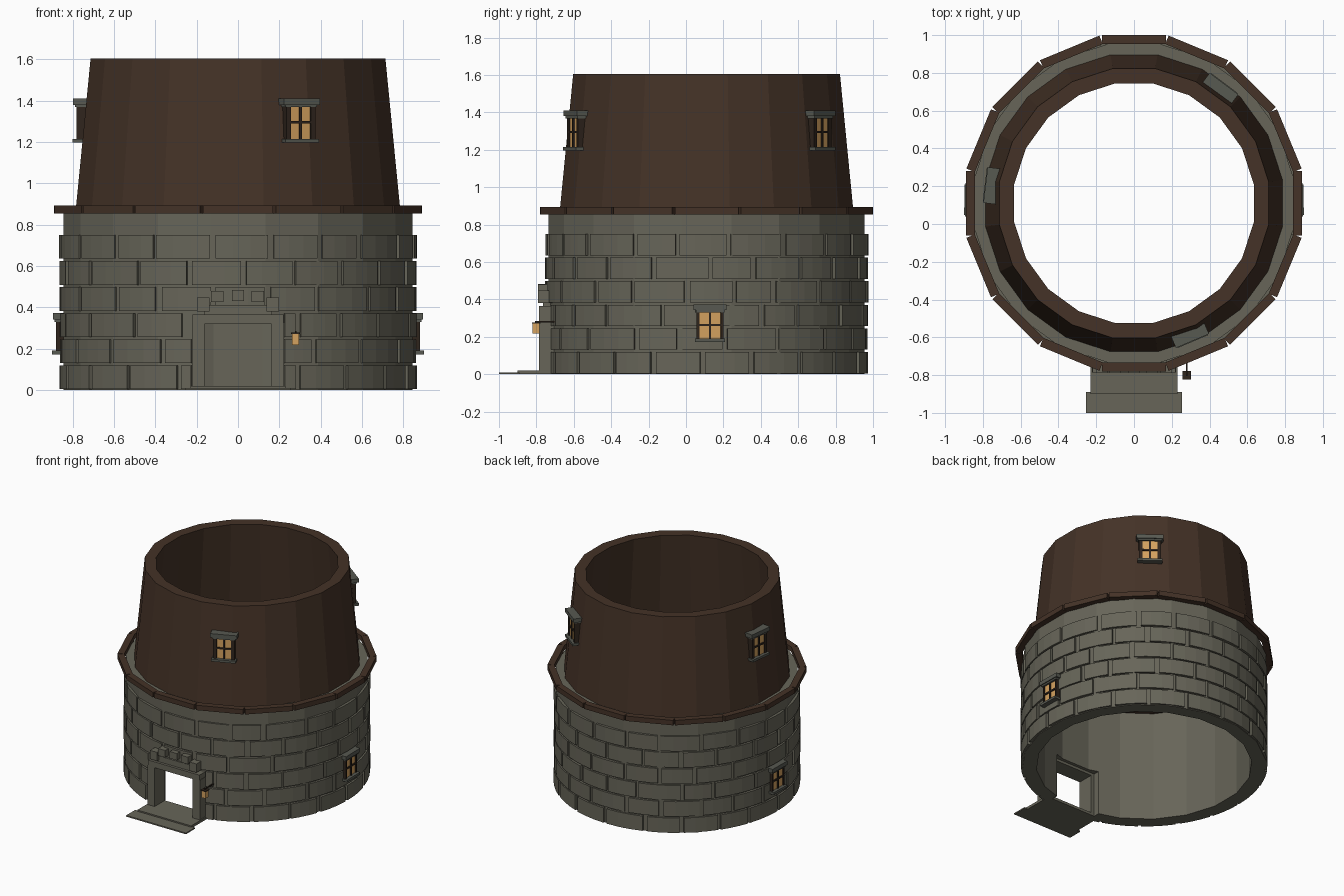
import bpy, bmesh, math, random
from mathutils import Matrix, Vector

if "Cube" in bpy.data.objects:
    bpy.data.objects.remove(bpy.data.objects["Cube"])

random.seed(4)
CY = 0.11                      # tower axis in y
AXIS = Matrix.Translation((0, CY, 0))


def mat(name, c):
    m = bpy.data.materials.new(name)
    m.diffuse_color = (*c, 1)
    m.use_nodes = True
    m.node_tree.nodes["Principled BSDF"].inputs["Base Color"].default_value = m.diffuse_color
    return m


STONE = mat("stone", (0.135, 0.13, 0.099))
WOOD = mat("brown_wood", (0.058, 0.032, 0.02))
TRIM = mat("grey_trim", (0.095, 0.1, 0.083))
DARK = mat("dark_frame", (0.028, 0.018, 0.012))
GLOW = mat("warm_glass", (0.66, 0.36, 0.115))


def finish(name, bm, m):
    bmesh.ops.recalc_face_normals(bm, faces=bm.faces)
    me = bpy.data.meshes.new(name)
    bm.to_mesh(me)
    bm.free()
    me.materials.append(m)
    ob = bpy.data.objects.new(name, me)
    bpy.context.collection.objects.link(ob)
    return ob


def add_box(bm, x0, x1, y0, y1, z0, z1, M=Matrix()):
    size = Matrix.Diagonal((x1 - x0, y1 - y0, z1 - z0, 1))
    mid = Matrix.Translation(((x0 + x1) / 2, (y0 + y1) / 2, (z0 + z1) / 2))
    bmesh.ops.create_cube(bm, size=1, matrix=M @ mid @ size)


def boxes(name, m, items, M=Matrix()):
    bm = bmesh.new()
    for it in items:
        add_box(bm, *it, M)
    return finish(name, bm, m)


def tube(name, m, profile, n):
    """Closed (radius, z) profile revolved in n flat sides, flats on the axes."""
    bm = bmesh.new()
    rings = []
    for i in range(n):
        a = 2 * math.pi * (i + 0.5) / n
        rings.append([bm.verts.new((r * math.cos(a), CY + r * math.sin(a), z)) for r, z in profile])
    k = len(profile)
    for i in range(n):
        A, B = rings[i], rings[(i + 1) % n]
        for j in range(k):
            bm.faces.new((A[j], B[j], B[(j + 1) % k], A[(j + 1) % k]))
    return finish(name, bm, m)


# Stone base with a doorway cut through the front
wall = tube("stone_wall", STONE, [(0.855, 0), (0.855, 0.862), (0.755, 0.862), (0.755, 0)], 20)
cutter = boxes("door_cutter", STONE, [(-0.19, 0.19, -1.1, -0.4, -0.1, 0.34)])
cutter.hide_render = True
cutter.hide_viewport = True
cut = wall.modifiers.new("doorway", 'BOOLEAN')
cut.object = cutter
cut.operation = 'DIFFERENCE'
cut.solver = 'EXACT'

# Tapered wooden upper storey
tube("wooden_upper", WOOD, [(0.797, 0.85), (0.722, 1.605), (0.642, 1.605), (0.717, 0.85)], 20)


# Raised stone blocks in staggered courses
def add_brick(bm, a0, a1, z0, z1, r):
    rows = []
    for i in range(4):
        a = a0 + (a1 - a0) * i / 3
        c, s = math.cos(a), math.sin(a)
        rows.append([bm.verts.new((q * c, CY + q * s, z))
                     for q, z in ((0.82, z0), (r, z0), (r, z1), (0.82, z1))])
    for A, B in zip(rows, rows[1:]):
        for j in range(4):
            bm.faces.new((A[j], B[j], B[(j + 1) % 4], A[(j + 1) % 4]))
    bm.faces.new(rows[0])
    bm.faces.new(rows[-1])


bm = bmesh.new()
N, DOOR, HALF = 20, 1.5 * math.pi, math.radians(15.3)
step = 2 * math.pi / N
for row in range(6):
    z0 = 0.005 + row * 0.126
    joints = [(i + 0.5 * (row % 2) + random.uniform(-0.13, 0.13)) * step for i in range(N)]
    joints.append(joints[0] + 2 * math.pi)
    for a0, a1 in zip(joints, joints[1:]):
        a0 += random.uniform(0.008, 0.022)
        a1 -= random.uniform(0.008, 0.022)
        if row < 3:                       # keep the doorway clear
            if a0 < DOOR - HALF < a1:
                a1 = DOOR - HALF
            elif a0 < DOOR + HALF < a1:
                a0 = DOOR + HALF
            elif abs((a0 + a1) / 2 - DOOR) < HALF:
                continue
        if a1 - a0 > 0.03:
            add_brick(bm, a0, a1, z0, z0 + 0.114, random.uniform(0.861, 0.866))
finish("stone_blocks", bm, STONE)

# Ring of planks at the eaves
bm = bmesh.new()
for i in range(16):
    add_box(bm, 0.842, 0.89, -0.17, 0.17, 0.855, 0.893,
            AXIS @ Matrix.Rotation(i * math.pi / 8, 4, 'Z'))
finish("eaves_planks", bm, WOOD)

# Door surround: posts, lintel and crown blocks
boxes("door_posts", STONE, [(s * 0.193 - 0.03, s * 0.193 + 0.03, -0.785, -0.66, 0, 0.325) for s in (-1, 1)])
boxes("door_lintel", STONE, [(-0.22, 0.22, -0.785, -0.66, 0.32, 0.365),
                             (-0.165, 0.165, -0.765, -0.7, 0.36, 0.41)])
crown = [(0, 0.43, 0.483), (-0.1, 0.425, 0.48), (0.095, 0.425, 0.48), (-0.168, 0.38, 0.447), (0.168, 0.38, 0.447)]
boxes("door_crown_blocks", STONE, [(x - 0.03, x + 0.03, -0.79, -0.7, a, b) for x, a, b in crown])

# Front steps
boxes("front_steps", STONE, [(-0.255, 0.255, -1.0, -0.89, 0, 0.01),
                             (-0.23, 0.23, -0.9, -0.66, 0, 0.02)])

# Lantern beside the door
boxes("lantern_glass", GLOW, [(0.262, 0.296, -0.82, -0.783, 0.217, 0.272)])
boxes("lantern_bracket", DARK, [(0.257, 0.301, -0.824, -0.779, 0.27, 0.277),
                                (0.275, 0.283, -0.806, -0.7, 0.277, 0.285)])


# Windows: local x points outward, y runs along the wall
def window(name, deg, r, z0, z1, w, back, slab, side):
    M = AXIS @ Matrix.Rotation(math.radians(deg), 4, 'Z')
    h = w / 2
    zm = z0 + (z1 - z0) * 0.52
    boxes(name + "_glass", GLOW, [(r - 0.008, r, -h, h, z0, z1)], M)
    f = r + 0.008
    boxes(name + "_frame", DARK, [
        (back, f, -h - side, -h, z0, z1), (back, f, h, h + side, z0, z1),
        (back, r - 0.008, -h, h, z0, z1),
        (r - 0.004, f, -0.006, 0.006, z0, z1),
        (r - 0.004, f, -h, h, zm - 0.006, zm + 0.006)], M)
    boxes(name + "_lintel", TRIM, [
        (back, r + 0.022, -slab, slab, z1 + 0.012, z1 + 0.042),
        (back, r + 0.014, -slab + 0.012, slab - 0.012, z1, z1 + 0.012)], M)
    boxes(name + "_sill", TRIM, [(back, r + 0.026, -slab + 0.008, slab - 0.008, z0 - 0.018, z0)], M)


for i, deg in enumerate((-67, 53, 173)):
    window("upper_window_%d" % (i + 1), deg, 0.77, 1.215, 1.368, 0.105, 0.71, 0.095, 0.024)
window("right_window", 1.2, 0.872, 0.19, 0.33, 0.115, 0.82, 0.088, 0.014)
window("left_window", 178.8, 0.872, 0.19, 0.33, 0.115, 0.82, 0.088, 0.014)
